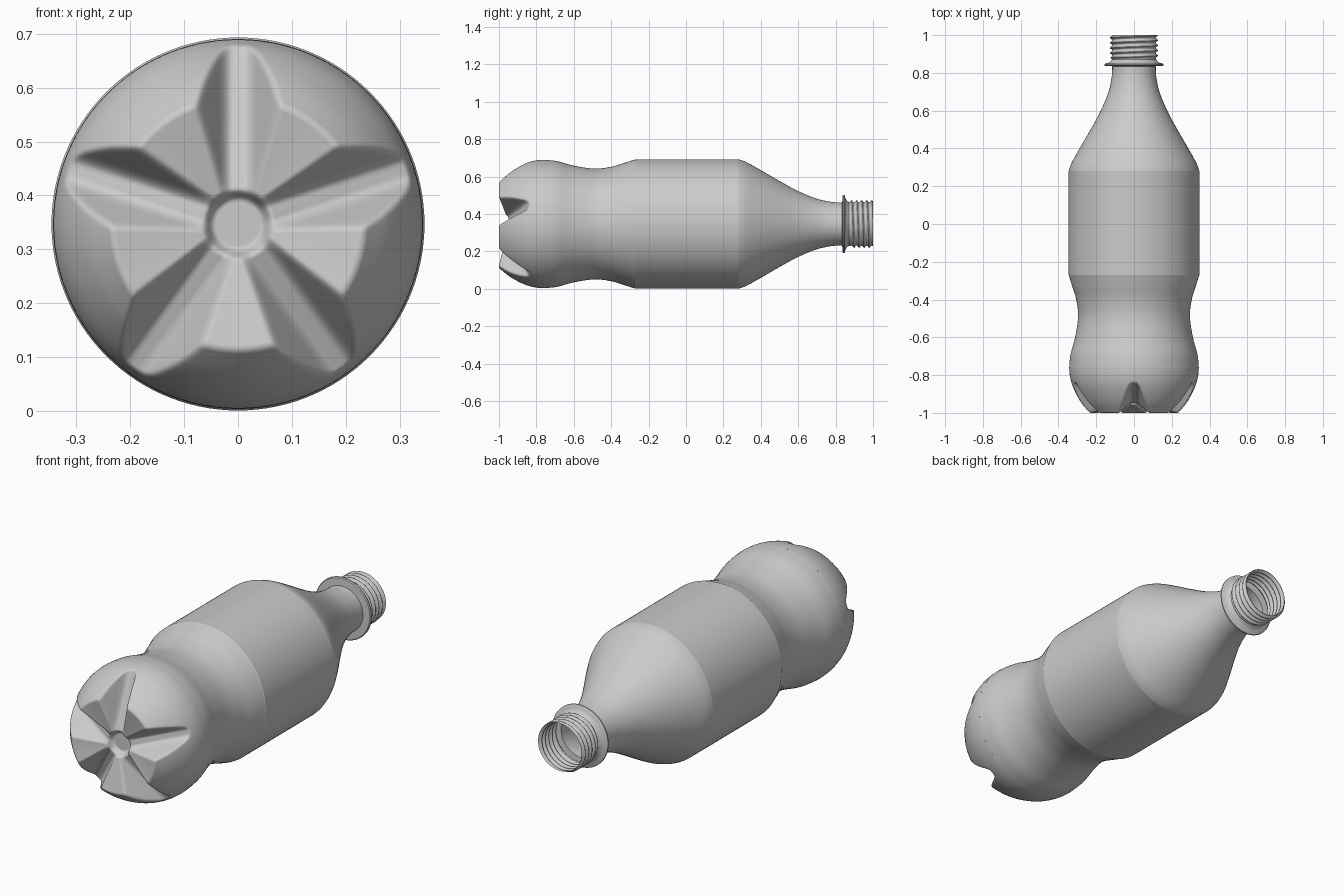
import bpy, math

old = bpy.data.objects.get("Cube")
if old:
    bpy.data.objects.remove(old, do_unlink=True)

AXIS_Z = 0.347      # height of the bottle's axis
TURN = 2 * math.pi

plastic = bpy.data.materials.new("grey plastic")
plastic.use_nodes = True
GREY = (0.6, 0.6, 0.6, 1)
plastic.diffuse_color = GREY
plastic.node_tree.nodes["Principled BSDF"].inputs["Base Color"].default_value = GREY


def spline(pts, steps):
    """Smooth curve through (y, radius) points."""
    ext = [pts[0]] + pts + [pts[-1]]
    out = []
    for a, b, c, d in zip(ext, ext[1:], ext[2:], ext[3:]):
        for i in range(steps):
            t = i / steps
            out.append(tuple(
                0.5 * (2 * q + (r - p) * t + (2 * p - 5 * q + 4 * r - s) * t * t
                       + (3 * q - p - 3 * r + s) * t ** 3)
                for p, q, r, s in zip(a, b, c, d)))
    return out + [pts[-1]]


def lathe(name, profile, segments, shape=None, angle=30):
    """Revolve (y, radius) points about the y axis; shape may move each point."""
    verts, faces = [], []
    for y0, r0 in profile:
        for k in range(segments):
            a = TURN * k / segments
            y, r = shape(y0, r0, a) if shape else (y0, r0)
            verts.append((r * math.cos(a), y, AXIS_Z + r * math.sin(a)))
    for i in range(len(profile) - 1):
        for k in range(segments):
            n = (k + 1) % segments
            lo, hi = i * segments, (i + 1) * segments
            faces.append((lo + k, hi + k, hi + n, lo + n))
    if profile[0][1] < 0.02:
        faces.append(tuple(range(segments)))
    mesh = bpy.data.meshes.new(name)
    mesh.from_pydata(verts, [], faces)
    mesh.materials.append(plastic)
    obj = bpy.data.objects.new(name, mesh)
    bpy.context.collection.objects.link(obj)
    bpy.ops.object.select_all(action='DESELECT')
    obj.select_set(True)
    bpy.context.view_layer.objects.active = obj
    bpy.ops.object.shade_smooth_by_angle(angle=math.radians(angle))
    return obj


def smooth_max(a, b, k):
    h = max(k - abs(a - b), 0) / k
    return max(a, b) + h * h * k / 4


# Base: five feet parted by five radial grooves, with a round dent in the middle
def petal(y, r, a):
    fold = (a - TURN / 4 + TURN / 10) % (TURN / 5) - TURN / 10
    side = abs(r * math.sin(fold))
    floor = -0.84 - 0.41 * (0.33 - r)
    groove = floor - 2.2 * smooth_max(0, side - 0.022, 0.012)
    y = smooth_max(y, groove, 0.016)
    t = min(max((0.066 - r) / 0.022, 0), 1)
    t = t * t * (3 - 2 * t)
    return y + (-0.925 - y) * t, r


foot = [(-0.95 - 0.05 * min(i / 44, 1), 0.01 + 0.005 * i) for i in range(45)]
flank = spline([(-0.996, 0.238), (-0.95, 0.276), (-0.9, 0.306), (-0.85, 0.328),
                (-0.8, 0.340), (-0.76, 0.343)], 8)
lathe("petal_base", foot + flank, 300, petal, 60)

# Waist, label panel and shoulder
lathe("waist", spline([(-0.76, 0.343), (-0.69, 0.336), (-0.6, 0.312), (-0.49, 0.296),
                       (-0.4, 0.306), (-0.33, 0.327), (-0.275, 0.344)], 6), 120)
lathe("label_panel", [(-0.275, 0.344), (-0.272, 0.346), (0.28, 0.346)], 120)
lathe("shoulder", spline([(0.28, 0.346), (0.32, 0.332), (0.4, 0.288), (0.5, 0.230),
                          (0.6, 0.176), (0.7, 0.135), (0.78, 0.118), (0.835, 0.115)], 6), 120)

# Neck collar
lathe("neck_collar", [(0.835, 0.115), (0.837, 0.152), (0.841, 0.156), (0.847, 0.156),
                      (0.850, 0.152), (0.852, 0.138), (0.860, 0.125), (0.872, 0.116)], 120)


# Open mouth with a helical screw thread
def thread(y, r, a):
    wave = 0.5 + 0.5 * math.cos(TURN * ((y - 1) / 0.027 + a / TURN))
    fade = min(max((y - 0.872) / 0.012, 0), 1)
    return y, r + 0.012 * fade * wave ** 1.5


lathe("screw_thread", [(0.872 + 0.002 * i, 0.116) for i in range(65)], 120, thread, 60)
